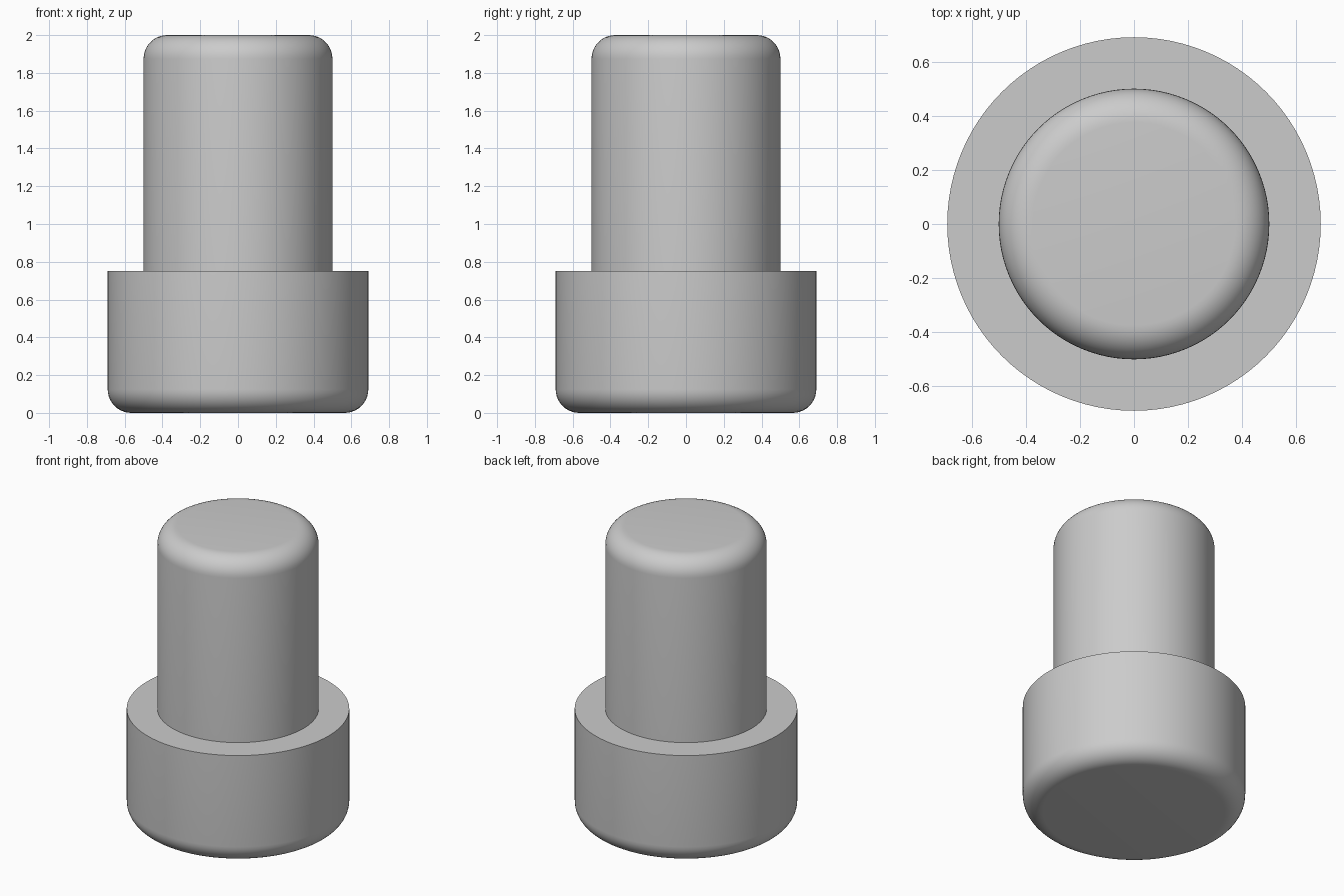
import bpy
import bmesh
from math import radians, sin, cos, pi

cube = bpy.data.objects.get("Cube")
if cube:
    bpy.data.objects.remove(cube, do_unlink=True)

SEGMENTS = 96
FILLET = 0.125

# Plain grey material
grey = bpy.data.materials.new("grey")
grey.use_nodes = True
colour = (0.6, 0.6, 0.6, 1)
grey.diffuse_color = colour
grey.node_tree.nodes["Principled BSDF"].inputs["Base Color"].default_value = colour


def fillet(radius, end_z, direction, steps=10):
    """Quarter-round from the flat end out to the side wall."""
    points = []
    for i in range(steps + 1):
        a = pi / 2 * i / steps
        points.append((radius - FILLET + FILLET * sin(a),
                       end_z - direction * FILLET * (1 - cos(a))))
    return points


def lathe(name, profile):
    """Spin a radius/height profile around z into a closed solid."""
    bm = bmesh.new()
    verts = [bm.verts.new((r, 0, z)) for r, z in profile]
    edges = [bm.edges.new(pair) for pair in zip(verts, verts[1:])]
    bmesh.ops.spin(bm, geom=verts + edges, cent=(0, 0, 0), axis=(0, 0, 1),
                   angle=2 * pi, steps=SEGMENTS, use_merge=True)
    bmesh.ops.remove_doubles(bm, verts=bm.verts, dist=0.0001)
    bmesh.ops.recalc_face_normals(bm, faces=bm.faces)
    mesh = bpy.data.meshes.new(name)
    bm.to_mesh(mesh)
    bm.free()
    mesh.materials.append(grey)
    obj = bpy.data.objects.new(name, mesh)
    bpy.context.collection.objects.link(obj)
    bpy.ops.object.select_all(action='DESELECT')
    obj.select_set(True)
    bpy.context.view_layer.objects.active = obj
    bpy.ops.object.shade_smooth_by_angle(angle=radians(30))
    return obj


# Wide head with a rounded bottom, narrow shaft with a rounded top,
# joined in one continuous outline
HEAD, SHAFT, STEP, TOP = 0.69, 0.5, 0.75, 2.0
outline = [(0, 0)] + fillet(HEAD, 0, -1) + [(HEAD, STEP), (SHAFT, STEP)]
outline += list(reversed(fillet(SHAFT, TOP, 1))) + [(0, TOP)]
lathe("stepped_pin", outline)
